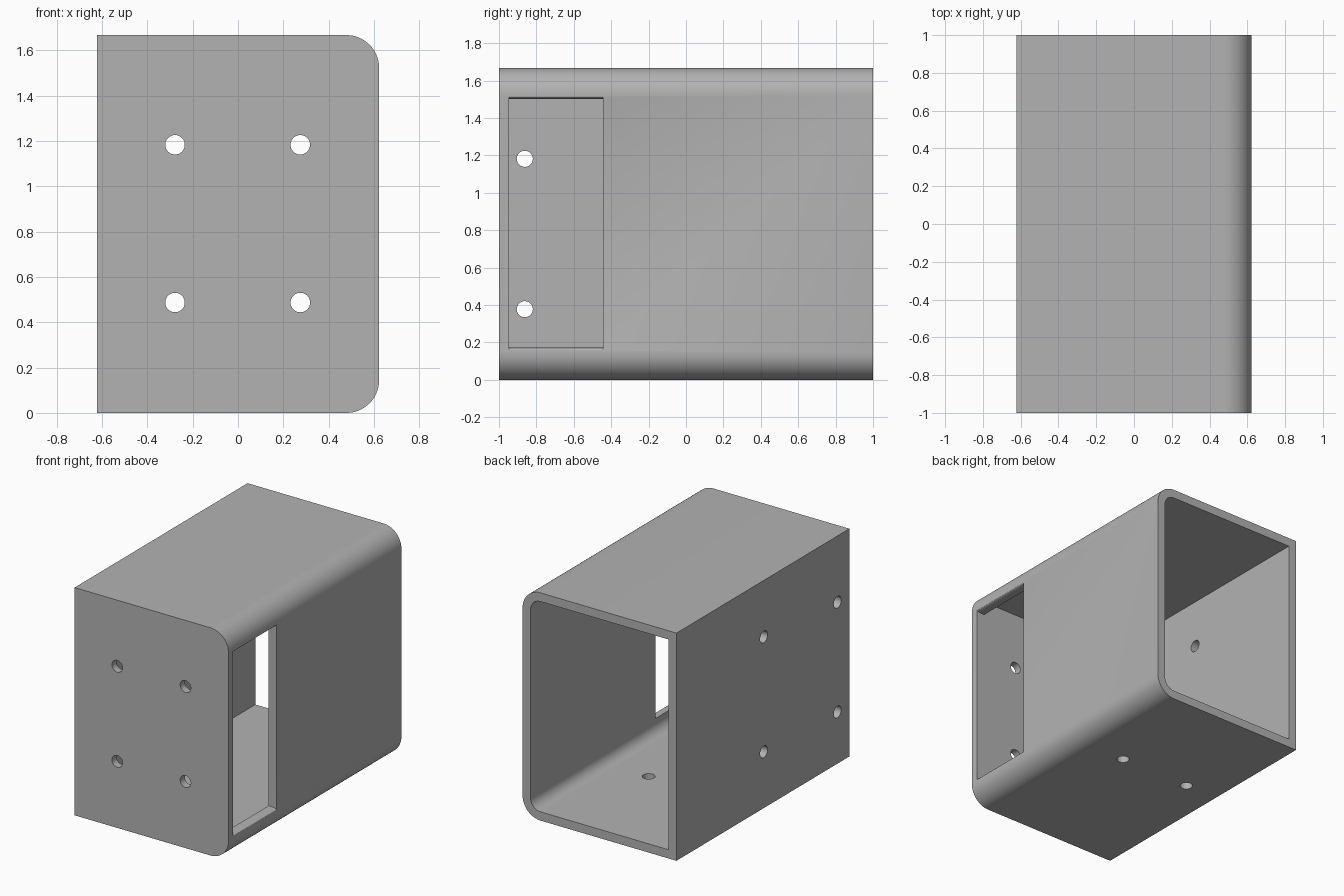
import bpy
import math
from mathutils import Vector

if "Cube" in bpy.data.objects:
    bpy.data.objects.remove(bpy.data.objects["Cube"], do_unlink=True)

# Overall sizes
HX, HY, H = 0.623, 1.0, 1.667
WALL, FRONT_WALL = 0.064, 0.054
RADIUS = 0.145

grey = bpy.data.materials.new("plain grey")
grey.use_nodes = True
grey.diffuse_color = (0.45, 0.45, 0.45, 1)
grey.node_tree.nodes["Principled BSDF"].inputs["Base Color"].default_value = grey.diffuse_color


def arc(cx, cz, rx, rz, start, end, steps=16):
    """Points along an elliptical arc, angles in degrees."""
    angles = [math.radians(start + (end - start) * i / steps) for i in range(steps + 1)]
    return [(cx + rx * math.cos(a), cz + rz * math.sin(a)) for a in angles]


def prism(name, profile, y0, y1):
    """Extrude an xz profile along y."""
    n = len(profile)
    verts = [(x, y, z) for y in (y0, y1) for x, z in profile]
    faces = [tuple(range(n)), tuple(reversed(range(n, 2 * n)))]
    faces += [(i, i + n, (i + 1) % n + n, (i + 1) % n) for i in range(n)]
    mesh = bpy.data.meshes.new(name)
    mesh.from_pydata(verts, [], faces)
    mesh.materials.append(grey)
    obj = bpy.data.objects.new(name, mesh)
    bpy.context.collection.objects.link(obj)
    return obj


def rounded_section(inset):
    """Box section with both +x corners rounded."""
    x0, x1, z0, z1 = inset - HX, HX - inset, inset, H - inset
    r = RADIUS - inset
    return ([(x0, z0)] + arc(x1 - r, z0 + r, r, r, -90, 0)
            + arc(x1 - r, z1 - r, r, r, 0, 90) + [(x0, z1)])


def drill(name, location, axis, radius=0.043):
    """Cylinder cutter through one wall."""
    bpy.ops.mesh.primitive_cylinder_add(
        vertices=40, radius=radius, depth=0.3, location=location,
        rotation=Vector(axis).to_track_quat("Z", "Y").to_euler())
    obj = bpy.context.object
    obj.name = name
    obj.data.materials.append(grey)
    return obj


housing = prism("housing", rounded_section(0), -HY, HY)

# Cavity, open at the back
cutters = [prism("cavity_cutter", rounded_section(WALL), FRONT_WALL - HY, HY + 0.2)]

# Side window with rounded upper and lower lips
LOW, HIGH, LIP = 0.16, 1.515, 0.014
inner = HX - WALL
window = ([(0.4, LOW + LIP)] + arc(inner, LOW, WALL, LIP, 90, 0) + [(0.8, LOW), (0.8, HIGH)]
          + arc(inner, HIGH, WALL, LIP, 0, -90) + [(0.4, HIGH - LIP)])
cutters.append(prism("window_cutter", window, FRONT_WALL - HY, -0.444))

# Screw holes in the front, the flat side and the floor
for x in (-0.278, 0.275):
    for z in (0.487, 1.183):
        cutters.append(drill("front_hole_cutter", (x, -HY, z), (0, 1, 0)))
for y, z in ((-0.862, 0.378), (-0.862, 1.182), (-0.01, 0.412), (-0.01, 1.253)):
    cutters.append(drill("side_hole_cutter", (-HX, y, z), (1, 0, 0)))
for x in (-0.36, 0.21):
    cutters.append(drill("floor_hole_cutter", (x, 0.132, 0), (0, 0, 1)))

# Cut everything, then bake the result and drop the cutters
for cutter in cutters:
    cutter.hide_render = True
    mod = housing.modifiers.new(cutter.name, "BOOLEAN")
    mod.operation = "DIFFERENCE"
    mod.solver = "EXACT"
    mod.object = cutter
bpy.context.view_layer.update()
baked = bpy.data.meshes.new_from_object(
    housing.evaluated_get(bpy.context.evaluated_depsgraph_get()))
housing.modifiers.clear()
housing.data = baked
for cutter in cutters:
    bpy.data.objects.remove(cutter, do_unlink=True)

# Smooth curves, sharp edges
bpy.ops.object.select_all(action="DESELECT")
housing.select_set(True)
bpy.context.view_layer.objects.active = housing
bpy.ops.object.shade_smooth_by_angle(angle=math.radians(30))
